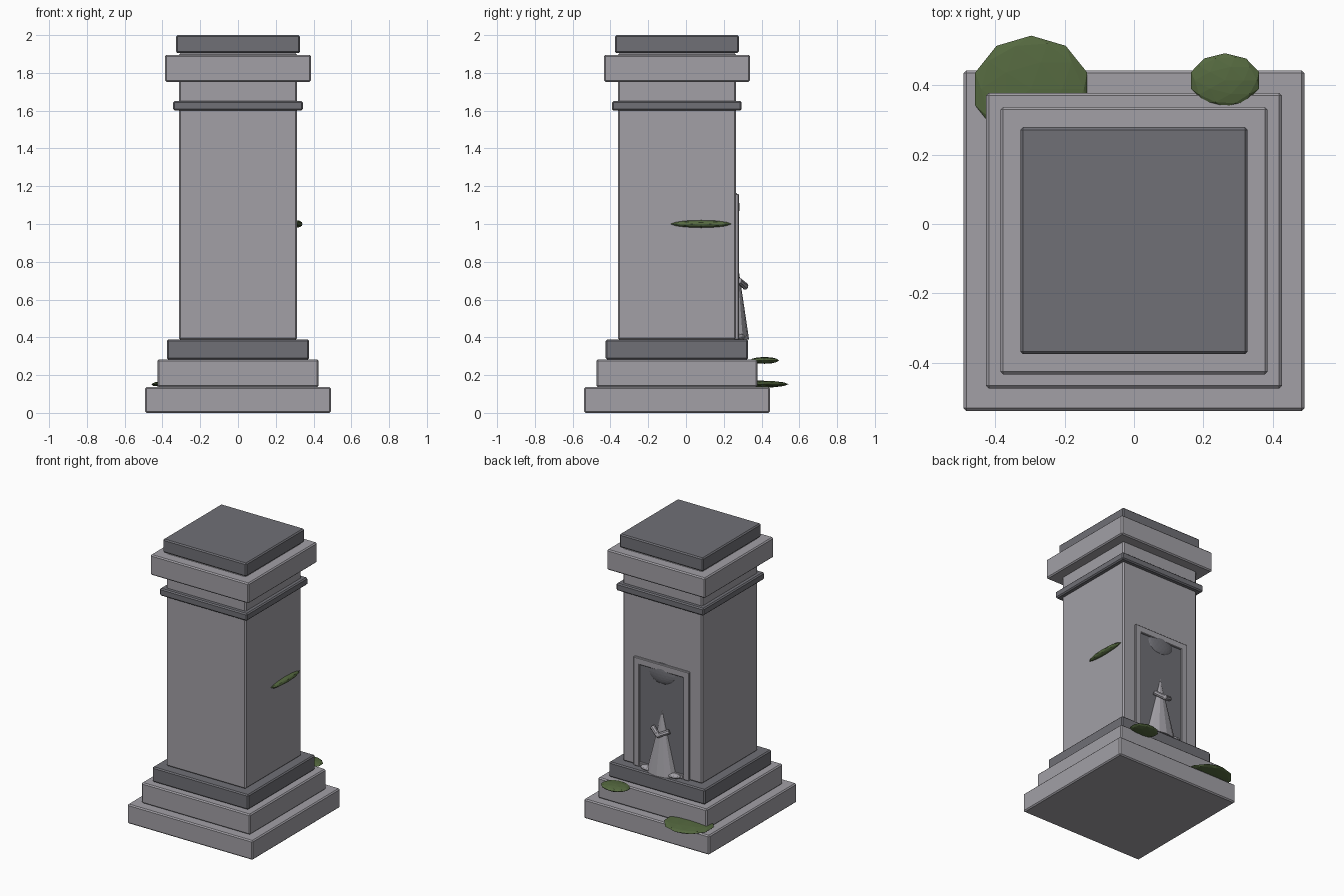
import bpy
from mathutils import Vector

if "Cube" in bpy.data.objects:
    bpy.data.objects.remove(bpy.data.objects["Cube"])


def material(name, rgb):
    m = bpy.data.materials.new(name)
    m.diffuse_color = (*rgb, 1)
    m.use_nodes = True
    m.node_tree.nodes["Principled BSDF"].inputs["Base Color"].default_value = m.diffuse_color
    return m


STONE = material("stone", (0.36, 0.35, 0.38))
DARK = material("dark_stone", (0.16, 0.16, 0.18))
MOSS = material("moss", (0.09, 0.14, 0.05))
YC = -0.048  # pillar axis in y


def finish(name, mat):
    ob = bpy.context.object
    ob.name = name
    ob.data.materials.append(mat)
    return ob


def box(name, lo, hi, mat, bevel=0.0):
    lo, hi = Vector(lo), Vector(hi)
    bpy.ops.mesh.primitive_cube_add(size=1, location=(lo + hi) / 2)
    ob = finish(name, mat)
    ob.scale = hi - lo
    bpy.ops.object.transform_apply(location=False, rotation=False)
    if bevel:
        mod = ob.modifiers.new("bevel", "BEVEL")
        mod.width = bevel
        mod.segments = 1
    return ob


def blob(name, loc, radii, mat, level=2):
    bpy.ops.mesh.primitive_ico_sphere_add(subdivisions=level, radius=1, location=loc)
    ob = finish(name, mat)
    ob.scale = radii
    return ob


def rod(name, a, b, r, mat, sides=8):
    a, b = Vector(a), Vector(b)
    bpy.ops.mesh.primitive_cylinder_add(vertices=sides, radius=r, depth=(b - a).length,
                                        location=(a + b) / 2)
    ob = finish(name, mat)
    ob.rotation_euler = (b - a).to_track_quat("Z", "Y").to_euler()
    return ob


# Square tiers of the pillar: name, half width, bottom, top, material
for name, h, z0, z1, mat in (
    ("base_step_lower", 0.492, 0.0, 0.137, STONE),
    ("base_step_upper", 0.427, 0.137, 0.282, STONE),
    ("base_plinth", 0.377, 0.282, 0.388, DARK),
    ("shaft", 0.312, 0.388, 1.905, STONE),
    ("neck_band", 0.343, 1.60, 1.652, DARK),
    ("cornice", 0.386, 1.752, 1.896, STONE),
    ("cap", 0.328, 1.905, 2.0, DARK),
):
    box(name, (-h, YC - h, z0), (h, YC + h, z1), mat, 0.008)

# Niche on the back: dark panel, frame and shallow arch ornament
box("niche_panel", (-0.18, 0.25, 0.39), (0.18, 0.268, 1.12), DARK)
for side, s in (("left", -1), ("right", 1)):
    xs = sorted((s * 0.172, s * 0.218))
    box(f"frame_{side}", (xs[0], 0.25, 0.388), (xs[1], 0.28, 1.16), STONE, 0.004)
box("frame_top", (-0.218, 0.25, 1.112), (0.218, 0.28, 1.16), STONE, 0.004)
box("frame_sill", (-0.172, 0.25, 0.388), (0.172, 0.278, 0.42), STONE, 0.004)
blob("arch_ornament", (0, 0.262, 1.09), (0.105, 0.021, 0.075), DARK, 3)

# Robed figure: flattened cone, folded arms, spread hem
bpy.ops.mesh.primitive_cone_add(vertices=12, radius1=1, radius2=0, depth=0.442,
                                location=(0, 0.268, 0.609))
robe = finish("figure_robe", STONE)
robe.scale = (0.112, 0.066, 1)
for side, s in (("left", -1), ("right", 1)):
    rod(f"arm_{side}", (s * 0.065, 0.28, 0.70), (s * 0.005, 0.312, 0.672), 0.017, STONE)
    blob(f"hem_{side}", (s * 0.105, 0.285, 0.402), (0.05, 0.03, 0.017), STONE)
blob("hands", (0, 0.313, 0.672), (0.018, 0.017, 0.02), STONE)

# Moss patches
blob("moss_side", (0.312, 0.08, 1.0), (0.03, 0.162, 0.02), MOSS)
blob("moss_back_large", (-0.297, 0.39, 0.152), (0.17, 0.154, 0.019), MOSS)
blob("moss_back_small", (0.263, 0.415, 0.278), (0.103, 0.078, 0.018), MOSS)
